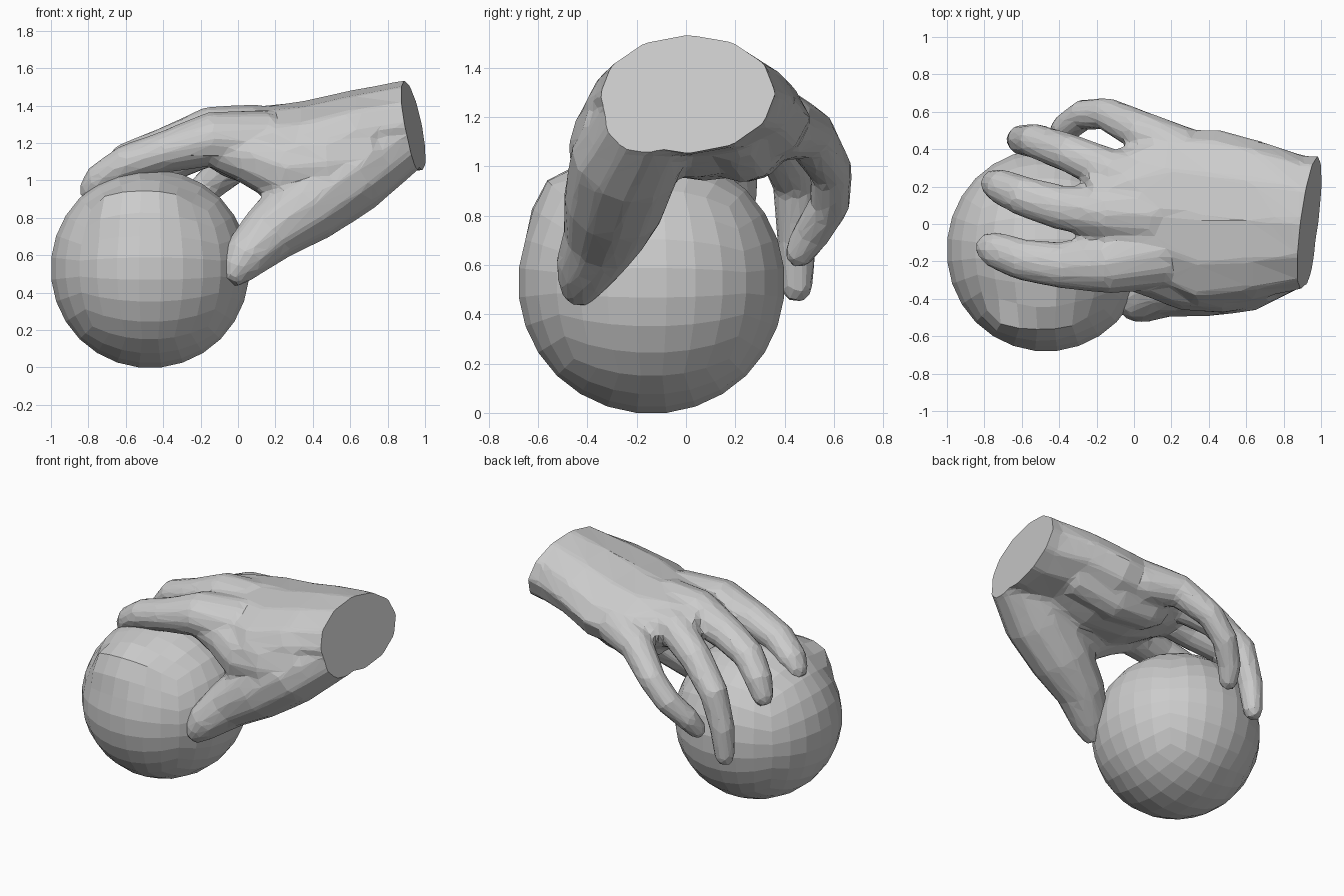
import bpy, bmesh, math, random
from mathutils import Vector

if "Cube" in bpy.data.objects:
    bpy.data.objects.remove(bpy.data.objects["Cube"])

random.seed(4)
SIDES = 12


def loft(bm, rings):
    """Closed tube through (x, y, z, half width, half height) rings."""
    pts = [Vector(r[:3]) for r in rings]
    loops = []
    for i, r in enumerate(rings):
        t = (pts[min(i + 1, len(pts) - 1)] - pts[max(i - 1, 0)]).normalized()
        n = t.cross(Vector((0, 1, 0))).normalized()
        b = n.cross(t)
        loops.append([bm.verts.new(pts[i] + b * r[3] * math.cos(a) + n * r[4] * math.sin(a))
                      for a in (2 * math.pi * k / SIDES for k in range(SIDES))])
    for lo, hi in zip(loops, loops[1:]):
        for k in range(SIDES):
            m = (k + 1) % SIDES
            bm.faces.new((lo[k], lo[m], hi[m], hi[k]))
    bm.faces.new(loops[0])
    bm.faces.new(loops[-1])


def digit(bm, path, wide=1.0):
    """Tube with a blunt rounded tip; wide flattens it sideways."""
    rings = [(x, y, z, r * 1.05 * wide, r * 1.05) for x, y, z, r in path]
    a, b = Vector(path[-2][:3]), Vector(path[-1][:3])
    r = path[-1][3]
    tip = b + (b - a).normalized() * r * 0.75
    rings.append((*tip, r * 0.6 * wide, r * 0.6))
    loft(bm, rings)


def make_object(name, bm):
    bmesh.ops.recalc_face_normals(bm, faces=bm.faces[:])
    me = bpy.data.meshes.new(name)
    bm.to_mesh(me)
    bm.free()
    ob = bpy.data.objects.new(name, me)
    bpy.context.collection.objects.link(ob)
    return ob


# Ball: rounded cube grid with an uneven lump on its upper front
bm = bmesh.new()
bmesh.ops.create_cube(bm, size=2)
bmesh.ops.subdivide_edges(bm, edges=bm.edges[:], cuts=6, use_grid_fill=True)
lump = Vector((-0.14, -0.73, 0.69)).normalized()
for v in bm.verts:
    d = Vector([math.tan(c * math.pi / 4) for c in v.co]).normalized()
    off = d - lump
    w = max(0, 1 - (off.x / 0.7) ** 2 - (off.y ** 2 + off.z ** 2) / 0.1)
    s = 1 + 0.13 * w + (random.uniform(-0.03, 0.02) if w > 0.1 else 0)
    v.co = Vector((d.x * 0.535, d.y * 0.545, d.z * 0.535)) * s + Vector((-0.47, -0.14, 0.528))
make_object("ball", bm)

# Hand: wrist and palm, then thumb and four fingers
bm = bmesh.new()
loft(bm, [(1.15, 0.01, 1.31, .34, .24), (0.9, 0.01, 1.29, .36, .245),
          (0.65, 0.02, 1.26, .43, .225), (0.4, 0.03, 1.19, .48, .24),
          (0.15, 0.08, 1.17, .43, .23), (-0.05, 0.06, 1.2, .34, .18),
          (-0.2, 0.02, 1.23, .27, .12)])
digit(bm, [(0.88, -0.14, 1.23, .18), (0.6, -0.24, 1.04, .22), (0.36, -0.29, 0.86, .2),
           (0.16, -0.34, 0.71, .155), (0.03, -0.41, 0.58, .12), (-0.01, -0.43, 0.515, .09)])
# Web between thumb and index finger
digit(bm, [(0.7, -0.19, 1.14, .22), (0.45, -0.24, 1.07, .23), (0.25, -0.25, 1.07, .2),
           (0.05, -0.22, 1.14, .15), (-0.15, -0.22, 1.18, .1)])
# Heel pad under the little finger side of the palm
digit(bm, [(0.65, 0.18, 1.18, .15), (0.35, 0.23, 1.1, .16), (0.1, 0.26, 1.09, .145)])
# Index finger
digit(bm, [(0.15, -0.15, 1.2, .17), (-0.15, -0.21, 1.22, .14), (-0.4, -0.22, 1.15, .105),
           (-0.6, -0.19, 1.09, .095), (-0.74, -0.14, 1.0, .085), (-0.79, -0.12, 0.94, .065)], 1.12)
# Middle finger
digit(bm, [(0.1, 0.05, 1.24, .16), (-0.15, 0.06, 1.26, .13), (-0.4, 0.09, 1.17, .105),
           (-0.6, 0.15, 1.1, .095), (-0.71, 0.2, 0.98, .085), (-0.76, 0.22, 0.87, .065)], 1.08)
# Ring finger
digit(bm, [(0.1, 0.25, 1.2, .15), (-0.12, 0.28, 1.21, .115), (-0.35, 0.38, 1.1, .1),
           (-0.53, 0.445, .93, .09), (-0.6, 0.45, .7, .078), (-0.62, 0.45, .5, .062)])
# Little finger
digit(bm, [(0.25, 0.38, 1.17, .14), (0.03, 0.5, 1.13, .105), (-0.15, 0.59, 0.98, .085),
           (-0.27, 0.585, .85, .08), (-0.37, 0.51, .73, .075), (-0.41, 0.455, .64, .06)])
hand = make_object("hand", bm)

# Fuse the parts into one skin, then reduce it to facets
bpy.context.view_layer.objects.active = hand
hand.select_set(True)
fuse = hand.modifiers.new("fuse", 'REMESH')
fuse.mode = 'VOXEL'
fuse.voxel_size = 0.02
soft = hand.modifiers.new("soft", 'SMOOTH')
soft.factor = 0.5
soft.iterations = 6
facet = hand.modifiers.new("facet", 'DECIMATE')
facet.ratio = 0.06
for name in ("fuse", "soft", "facet"):
    bpy.ops.object.modifier_apply(modifier=name)

# Slanted flat cut at the wrist
bm = bmesh.new()
bm.from_mesh(hand.data)
bmesh.ops.bisect_plane(bm, geom=bm.verts[:] + bm.edges[:] + bm.faces[:],
                       plane_co=(0.935, 0, 1.3), plane_no=(1, -0.13, 0.2), clear_outer=True)
bmesh.ops.holes_fill(bm, edges=[e for e in bm.edges if e.is_boundary], sides=0)
bmesh.ops.recalc_face_normals(bm, faces=bm.faces[:])
for f in bm.faces:
    f.smooth = False
bm.to_mesh(hand.data)
bm.free()
